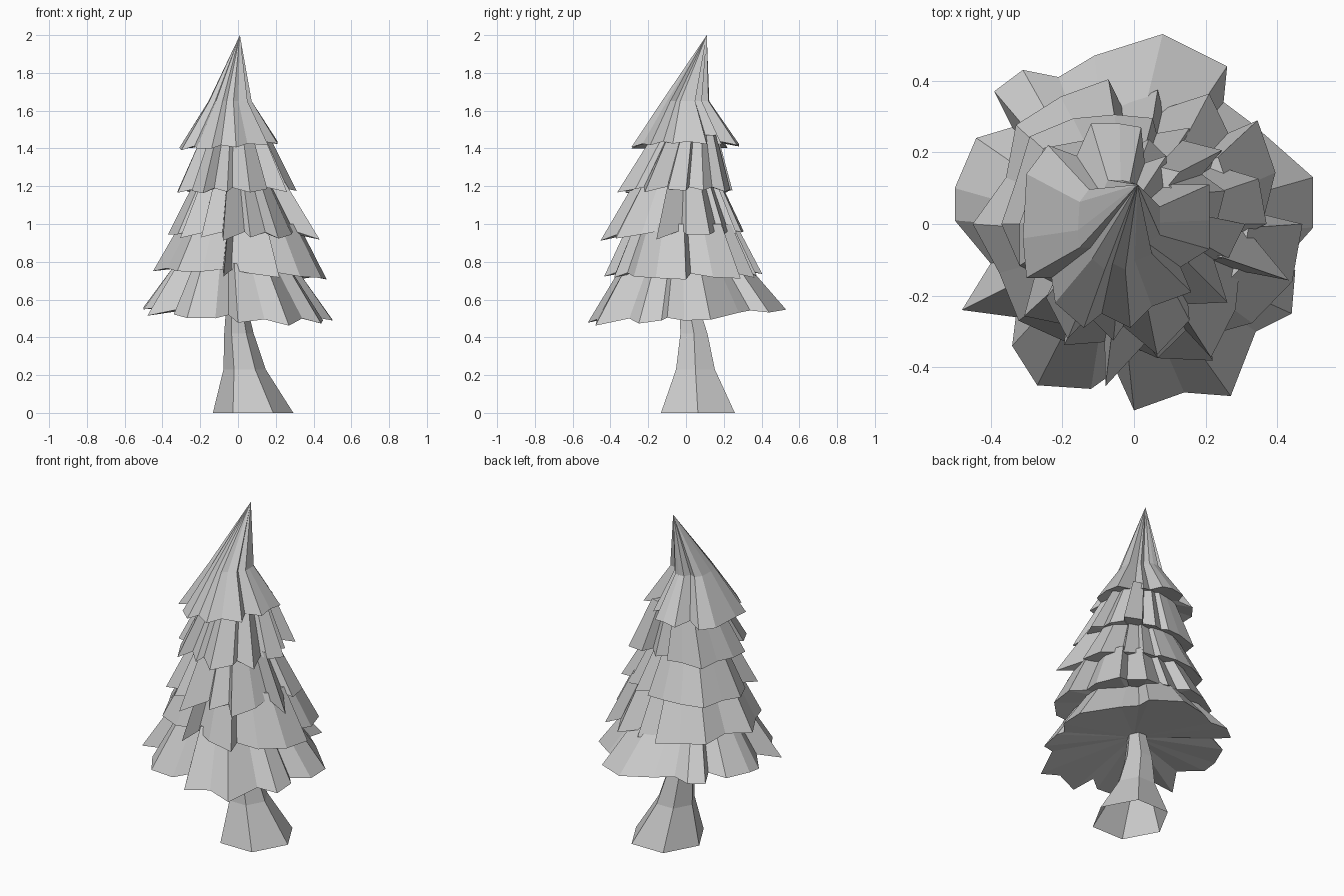
import bpy, bmesh, random
from math import cos, sin, tau, hypot

if "Cube" in bpy.data.objects:
    bpy.data.objects.remove(bpy.data.objects["Cube"])

random.seed(4)


def build(name, rings, bottom=None, apex=None):
    """Loft equal-length rings of points; fan the ends to a tip where given."""
    bm = bmesh.new()
    rows = [[bm.verts.new(p) for p in ring] for ring in rings]
    n = len(rows[0])
    for low, high in zip(rows, rows[1:]):
        for i in range(n):
            j = (i + 1) % n
            bm.faces.new((low[i], low[j], high[j], high[i]))
    for row, tip in ((rows[0], bottom), (rows[-1], apex)):
        if tip:
            centre = bm.verts.new(tip)
            for i in range(n):
                bm.faces.new((row[i], row[(i + 1) % n], centre))
    bmesh.ops.recalc_face_normals(bm, faces=bm.faces)
    mesh = bpy.data.meshes.new(name)
    bm.to_mesh(mesh)
    bm.free()
    bpy.context.collection.objects.link(bpy.data.objects.new(name, mesh))


def pleats(radii):
    """Rim outline in cm from radii at equal angles, with some sharp notches."""
    pts, n = [], len(radii)
    for i, r in enumerate(radii):
        a = tau * i / n
        pts.append((r * cos(a), r * sin(a)))
        # notches everywhere but the smoother back left
        if not 1.4 < a < 3.2 and random.random() < 0.6:
            b = a + tau / n * random.choice((0.2, 0.8))
            q = 0.87 * min(r, radii[(i + 1) % n])
            pts.append((q * cos(b), q * sin(b)))
    return pts


def tier(name, outline, z, tilt, scale, collar, apex=None):
    """Pleated skirt: uneven rim, narrower collar, hollowed underside."""
    pts = [(x / 100, y / 100) for x, y in outline]
    rs = [hypot(x, y) for x, y in pts]
    n = len(pts)
    cx, cy, cz = collar
    rim, top = [], []
    for i, (x, y) in enumerate(pts):
        # pleat valleys sit a little higher than the tips
        valley = (rs[i - 1] + rs[(i + 1) % n]) / 2 - rs[i]
        rim.append((x, y, z + tilt[0] * x + tilt[1] * y + 0.2 * valley))
        top.append((cx + scale * x, cy + scale * y, cz))
    tip = apex or (cx, cy, cz)
    build(name, [rim, top], bottom=(0, 0, z + 0.06), apex=tip)


# Leaning, flared six-sided trunk, open below: centre x, y, z, radius
trunk = [(0.08, 0.063, 0, 0.213), (0.035, 0.05, 0.23, 0.112),
         (0.005, 0.042, 0.42, 0.078), (-0.01, 0.01, 0.6, 0.05)]
build("trunk", [[(x + r * cos(tau * i / 6), y + 1.06 * r * sin(tau * i / 6), z)
                 for i in range(6)] for x, y, z, r in trunk])

# Foliage tiers from bottom to top
tier("foliage_bottom",
     [(50, -1), (50, 13), (33, 28), (25, 34), (26, 44), (8, 53), (-11, 47),
      (-21, 41), (-31, 43), (-39, 37), (-34, 27), (-44, 24), (-50, 10),
      (-50, 1), (-40, -11), (-48, -24), (-33, -26), (-34, -34), (-27, -45),
      (-12, -46), (-5, -41), (0, -52), (14, -47), (27, -48), (34, -30),
      (44, -25), (45, -13), (42, -10)],
     0.525, (-0.06, 0.065), 0.62, (-0.02, -0.01, 0.79))
tier("foliage_lower",
     pleats((47, 42, 45, 42, 38, 41, 41, 43, 38,
             45, 40, 42, 38, 44, 38, 44, 43, 47)),
     0.74, (-0.05, 0.0), 0.68, (0, -0.01, 1.0))
tier("foliage_middle",
     pleats((37, 37, 32, 31, 30, 31, 34, 38, 35,
             37, 34, 40, 39, 46, 38, 43, 37, 46)),
     0.95, (0.0, 0.03), 0.6, (-0.01, 0.0, 1.22))
tier("foliage_upper",
     pleats((31, 27, 32, 27, 24, 25, 27, 33, 30,
             32, 34, 32, 37, 33, 37, 31, 34, 28)),
     1.18, (0.02, 0.0), 0.56, (-0.01, 0.03, 1.47))
tier("foliage_top",
     [(21, 1), (21, 11), (9, 11), (9, 19), (3, 17), (2, 27), (-4, 28),
      (-12, 28), (-16, 19), (-24, 22), (-30, 14), (-31, -4), (-30, -15),
      (-23, -15), (-22, -22), (-14, -29), (-9, -25), (-1, -29), (5, -23),
      (16, -19), (13, -12), (21, -7)],
     1.42, (0.06, 0.02), 0.44, (-0.02, 0.0, 1.65), apex=(0.01, 0.11, 2.0))
